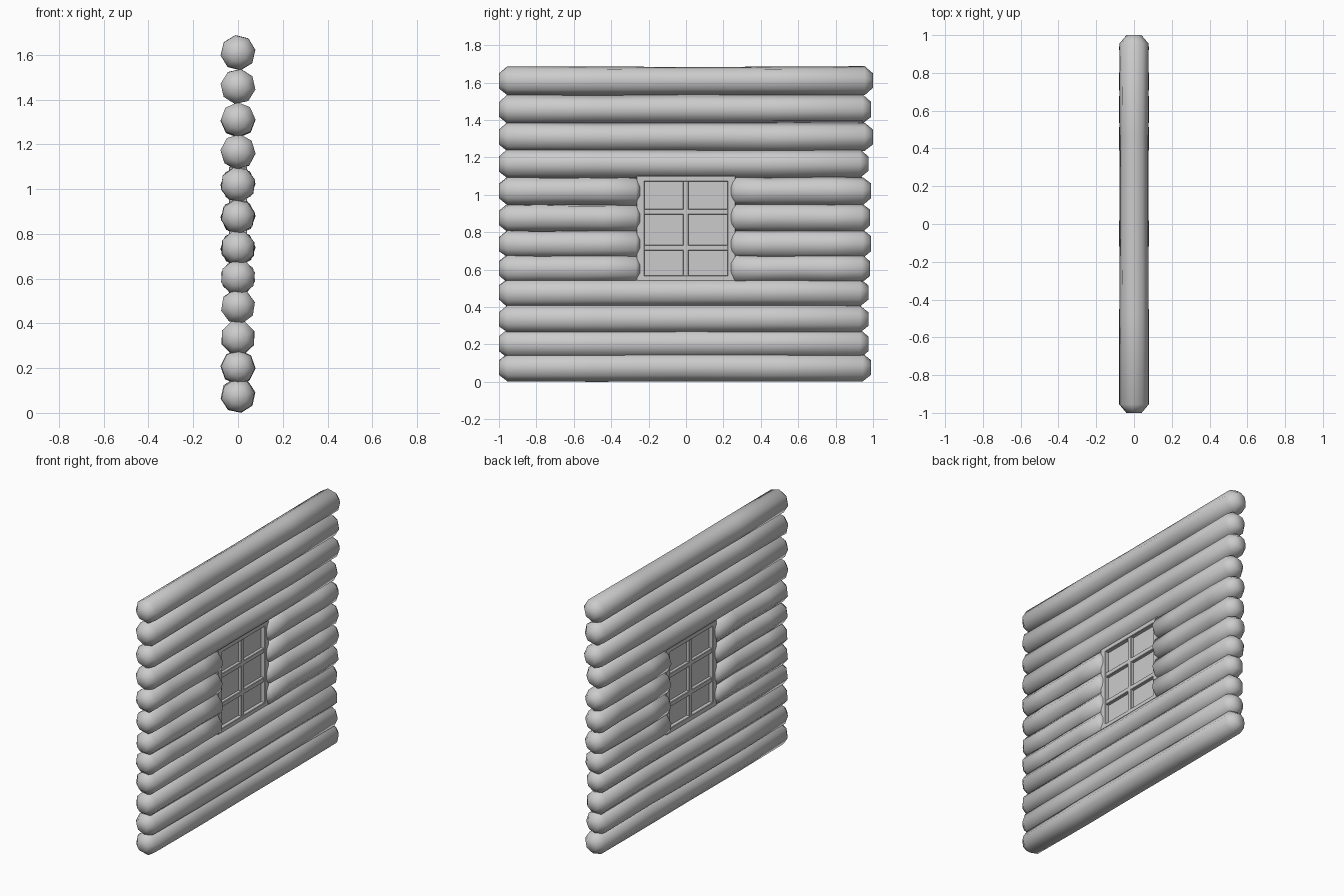
import bpy, bmesh, math, random
from mathutils import Vector

if "Cube" in bpy.data.objects:
    bpy.data.objects.remove(bpy.data.objects["Cube"])

random.seed(4)


def finish(name, bm, smooth=None):
    bmesh.ops.recalc_face_normals(bm, faces=bm.faces)
    me = bpy.data.meshes.new(name)
    bm.to_mesh(me)
    bm.free()
    ob = bpy.data.objects.new(name, me)
    bpy.context.collection.objects.link(ob)
    if smooth:
        bpy.ops.object.select_all(action='DESELECT')
        ob.select_set(True)
        bpy.context.view_layer.objects.active = ob
        bpy.ops.object.shade_smooth_by_angle(angle=math.radians(smooth))
    return ob


def log(name, y0, y1, z, r, c0=0.045, c1=0.045, sides=8):
    """Slightly wavy eight-sided log along y with chamfered ends."""
    bm = bmesh.new()
    turn = random.uniform(0, math.tau / sides)
    a, b = y0 + c0, y1 - c1
    stations = [(y0, 0.52 if c0 > 0.03 else 0.6)]
    stations += [(a + (b - a) * i / 4, 1.0) for i in range(5)]
    stations += [(y1, 0.52 if c1 > 0.03 else 0.6)]
    rings = []
    for y, k in stations:
        dz = random.uniform(-0.002, 0.002)
        rr = (r + random.uniform(-0.002, 0.002)) * k
        rings.append([bm.verts.new((rr * math.cos(turn + math.tau * i / sides), y,
                                    z + dz + rr * math.sin(turn + math.tau * i / sides)))
                      for i in range(sides)])
    for p, q in zip(rings, rings[1:]):
        for i in range(sides):
            j = (i + 1) % sides
            bm.faces.new((p[i], p[j], q[j], q[i]))
    bm.faces.new(rings[0])
    bm.faces.new(rings[-1])
    return finish(name, bm, 60)


def box(name, y0, y1, z0, z1, half, bevel=0.0):
    bm = bmesh.new()
    bmesh.ops.create_cube(bm, size=1)
    for v in bm.verts:
        v.co = Vector((v.co.x * 2 * half, (y0 + y1) / 2 + v.co.y * (y1 - y0),
                       (z0 + z1) / 2 + v.co.z * (z1 - z0)))
    if bevel:
        bmesh.ops.bevel(bm, geom=bm.edges[:], offset=bevel, segments=1, affect='EDGES')
    return finish(name, bm)


# Log rows: centre height, right-hand end; rows 4-7 are split by the window
rows = [(0.078, 0.99), (0.203, 0.975), (0.336, 0.975), (0.477, 0.975),
        (0.606, 0.985), (0.737, 0.99), (0.877, 0.985), (1.02, 0.99),
        (1.166, 0.975), (1.309, 1.0), (1.458, 0.99), (1.61, 1.0)]
for n, (z, end) in enumerate(rows):
    if 4 <= n <= 7:
        log(f"short_log_left_{n}", -1.0, -0.245, z, 0.077, 0.045, 0.022)
        log(f"short_log_right_{n}", 0.24, end, z, 0.077, 0.022, 0.045)
    else:
        log(f"long_log_{n}", -1.0, end, z, 0.077)

# Window: outer frame, glazing bars and a thin pane
half = 0.04
box("frame_left", -0.265, -0.222, 0.535, 1.1, half, 0.003)
box("frame_right", 0.222, 0.265, 0.535, 1.1, half, 0.003)
box("frame_bottom", -0.24, 0.24, 0.535, 0.568, half, 0.003)
box("frame_top", -0.24, 0.24, 1.07, 1.1, half, 0.003)
box("bar_upright", -0.016, 0.014, 0.56, 1.08, half - 0.005, 0.003)
for i, z in enumerate((0.718, 0.91)):
    box(f"bar_cross_{i}", -0.23, 0.23, z - 0.015, z + 0.015, half - 0.005, 0.003)
box("window_pane", -0.24, 0.24, 0.55, 1.09, 0.014)
